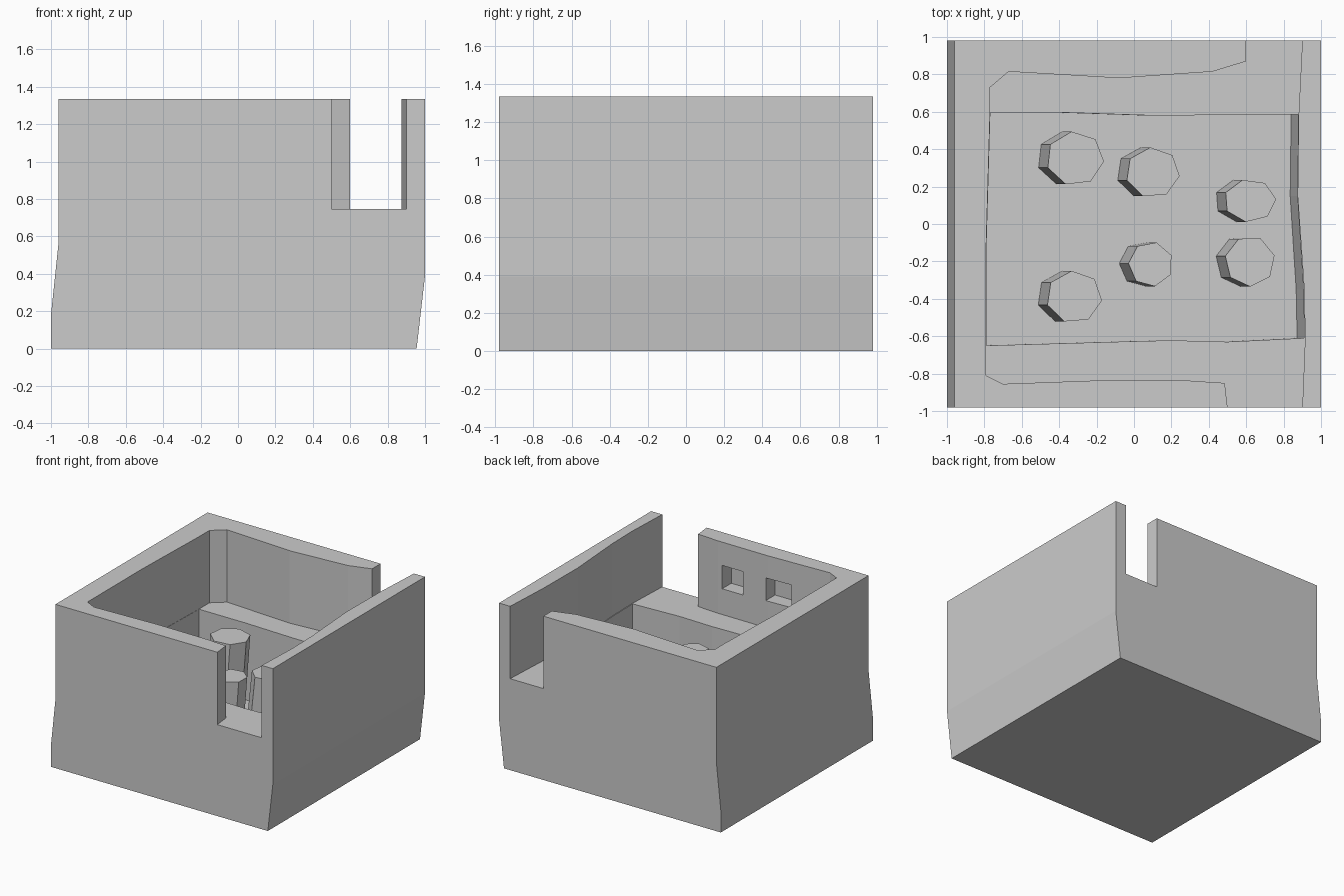
import bpy, bmesh
from math import cos, sin, tau, radians

if "Cube" in bpy.data.objects:
    bpy.data.objects.remove(bpy.data.objects["Cube"])


def loft(name, rings):
    """Closed solid through matching rings of 3D points."""
    bm = bmesh.new()
    loops = [[bm.verts.new(p) for p in ring] for ring in rings]
    n = len(loops[0])
    for a, b in zip(loops, loops[1:]):
        for i in range(n):
            j = (i + 1) % n
            bm.faces.new((a[i], a[j], b[j], b[i]))
    bm.faces.new(loops[0][::-1])
    bm.faces.new(loops[-1])
    bmesh.ops.recalc_face_normals(bm, faces=bm.faces)
    mesh = bpy.data.meshes.new(name)
    bm.to_mesh(mesh)
    bm.free()
    obj = bpy.data.objects.new(name, mesh)
    bpy.context.collection.objects.link(obj)
    return obj


def prism(name, outline, levels):
    """Plan outline stacked at (z, x shift) levels."""
    return loft(name, [[(x + dx, y, z) for x, y in outline] for z, dx in levels])


def cut(target, cutter):
    cutter.hide_render = True
    mod = target.modifiers.new("cut", 'BOOLEAN')
    mod.operation = 'DIFFERENCE'
    mod.solver = 'EXACT'
    mod.object = cutter
    bpy.context.view_layer.objects.active = target
    bpy.ops.object.modifier_apply(modifier=mod.name)
    bpy.data.objects.remove(cutter)


FLOOR, LEDGE, TOP = 0.12, 0.745, 1.335

# Outer block, leaning slightly to the left near its base
profile = [(-1, 0), (0.955, 0), (1, 0.39), (1, TOP),
           (-0.96, TOP), (-0.96, 0.56), (-1, 0.18)]
body = loft("walled_tray", [[(x, y, z) for x, z in profile] for y in (-0.98, 0.98)])

# Upper cavity with the front and back slots
upper = [(-0.79, -0.81), (-0.7, -0.855), (-0.15, -0.835), (0.3, -0.838),
         (0.485, -0.85), (0.5, -0.98), (0.5, -1.1), (0.9, -1.1), (0.9, -0.98),
         (0.915, -0.61), (0.91, -0.35), (0.875, 0.15), (0.88, 0.58),
         (0.9, 0.98), (0.9, 1.1), (0.6, 1.1), (0.6, 0.87), (0.42, 0.815),
         (-0.08, 0.78), (-0.67, 0.815), (-0.77, 0.73), (-0.77, 0.59), (-0.79, -0.1)]
cut(body, prism("upper_cutter", upper, [(LEDGE, 0), (1.6, 0)]))

# Deep pit between the two ledges
pit = [(-0.788, -0.65), (-0.1, -0.63), (0.2, -0.622), (0.5, -0.63), (0.91, -0.61),
       (0.905, -0.35), (0.873, 0.15), (0.878, 0.585), (0.1, 0.58), (-0.35, 0.595),
       (-0.768, 0.595), (-0.788, -0.1)]
cut(body, prism("pit_cutter", pit, [(FLOOR, -0.038), (0.42, 0), (0.9, 0)]))

# Blind square recesses in the inside of the front wall
for x0, x1, z0, z1 in [(0.07, 0.26, 0.955, 1.145), (-0.36, -0.135, 0.965, 1.15)]:
    hole = [(x0, -0.955), (x1, -0.955), (x1, -0.8), (x0, -0.8)]
    cut(body, prism("recess_cutter", hole, [(z0, 0), (z1, 0)]))

# Seven-sided posts leaning with the base: x, y, radii, turn, top height
posts = [(-0.315, 0.35, 0.155, 0.145, 97, LEDGE - 0.005),
         (0.1, 0.275, 0.145, 0.135, 95, 0.58),
         (0.62, 0.125, 0.14, 0.115, 55, 0.6),
         (-0.32, -0.39, 0.15, 0.14, 95, LEDGE - 0.005),
         (0.09, -0.215, 0.12, 0.12, 75, LEDGE - 0.005),
         (0.62, -0.2, 0.135, 0.135, 65, 0.6)]
for i, (x, y, rx, ry, turn, top) in enumerate(posts):
    angles = [radians(turn) + k * tau / 7 for k in range(7)]
    ring = [(x + rx * cos(a), y + ry * sin(a)) for a in angles]
    prism(f"pit_post_{i + 1}", ring, [(FLOOR - 0.01, -0.05), (top, 0)])
